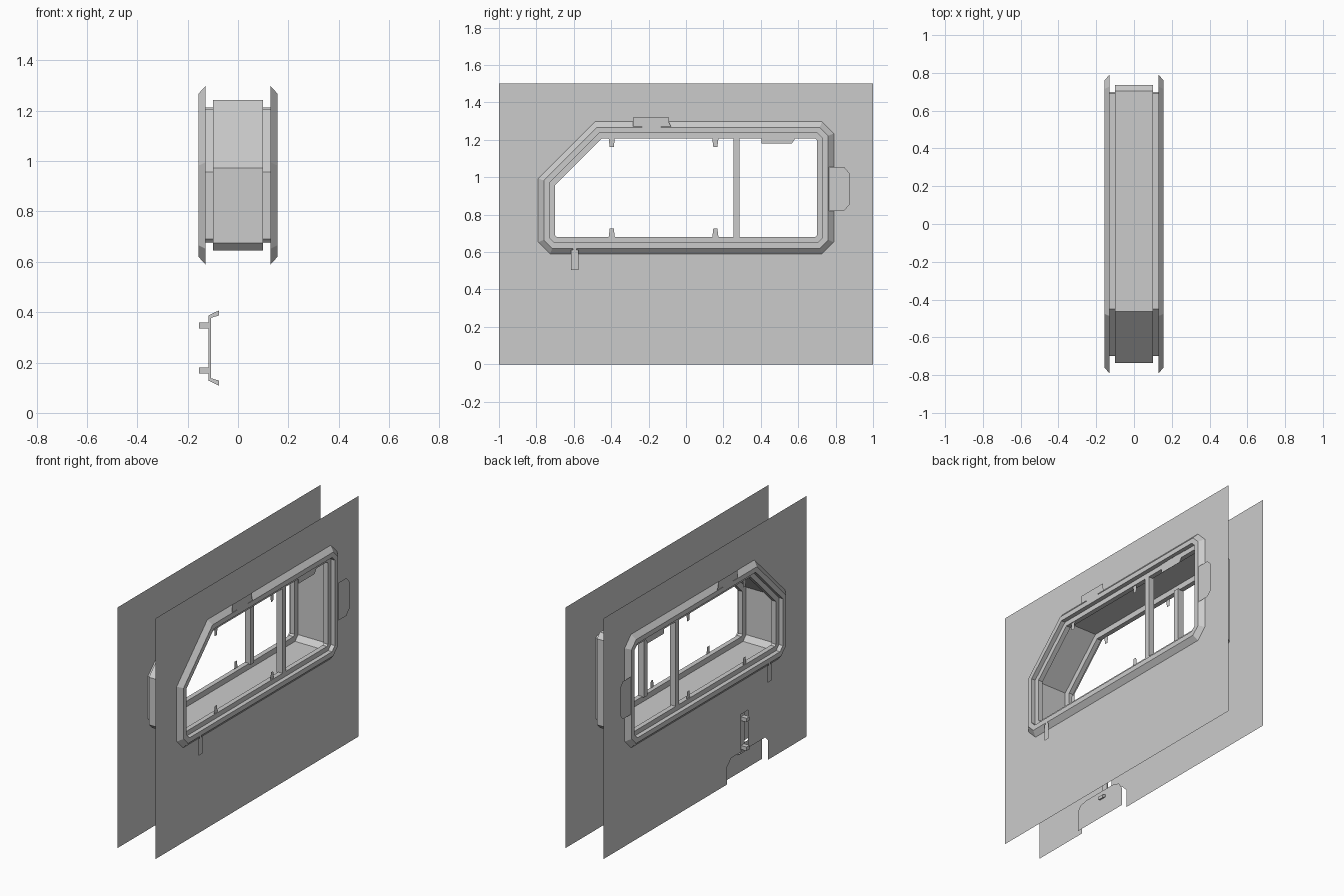
import bpy, bmesh
from mathutils import Vector

if "Cube" in bpy.data.objects:
    bpy.data.objects.remove(bpy.data.objects["Cube"])

WALL_X, FACE_X, RING_X = 0.13, 0.157, 0.10

# Window opening outline (y, z), counter-clockwise seen from +x
OPENING = [(-.69, .68), (.69, .68), (.70, .69), (.70, 1.197), (.69, 1.207),
           (-.45, 1.207), (-.70, .957), (-.70, .69)]


def offset(loop, d):
    """Mitred outward offset of a counter-clockwise loop."""
    out, n = [], len(loop)
    for i in range(n):
        p, q, r = (Vector(loop[(i + k) % n]) for k in (-1, 0, 1))
        a, b = (q - p).normalized(), (r - q).normalized()
        na, nb = Vector((a.y, -a.x)), Vector((b.y, -b.x))
        out.append(tuple(q + (na + nb) * d / (1 + na.dot(nb))))
    return out


def finish(name, bm, mirror=False):
    me = bpy.data.meshes.new(name)
    bm.to_mesh(me)
    bm.free()
    ob = bpy.data.objects.new(name, me)
    bpy.context.collection.objects.link(ob)
    if mirror:
        m = ob.modifiers.new("Mirror", "MIRROR")
        m.use_axis = (True, False, False)
        m.use_mirror_merge = False
    return ob


def sheet(name, x, loops, side=1, mirror=False):
    """Flat sheet at x; first loop is the outline, the rest are holes."""
    bm = bmesh.new()
    edges = []
    for loop in loops:
        vs = [bm.verts.new((x, y, z)) for y, z in loop]
        edges += [bm.edges.new((vs[i - 1], vs[i])) for i in range(len(vs))]
    bmesh.ops.triangle_fill(bm, use_beauty=True, edges=edges, normal=(side, 0, 0))
    for f in bm.faces:
        f.normal_update()
        if f.normal.x * side < 0:
            f.normal_flip()
    return finish(name, bm, mirror)


def box(name, lo, hi, mirror=False):
    bm = bmesh.new()
    bmesh.ops.create_cube(bm, size=1)
    for v in bm.verts:
        v.co = [(l + h) / 2 + c * (h - l) for l, h, c in zip(lo, hi, v.co)]
    return finish(name, bm, mirror)


def rect(y0, y1, z0, z1):
    return [(y0, z0), (y1, z0), (y1, z1), (y0, z1)]


# Window surround: bevelled outer frame, inner ring and liner in one sweep
half = [(.09, WALL_X), (.06, FACE_X), (.03, FACE_X), (.03, WALL_X),
        (0, WALL_X), (0, RING_X), (.035, RING_X)]
profile = half + [(o, -x) for o, x in reversed(half)]
bm = bmesh.new()
rings = [[bm.verts.new((x, y, z)) for y, z in offset(OPENING, o)] for o, x in profile]
for a, b in zip(rings, rings[1:]):
    for i in range(len(a)):
        bm.faces.new((a[i - 1], a[i], b[i], b[i - 1]))
finish("window_surround", bm)

# Walls: plain right wall; left wall with a bottom notch and a handle slot
hole = offset(OPENING, .03)
sheet("right_wall", WALL_X, [rect(-1, 1, 0, 1.5), hole])
notch = [(-.62, 0), (-.62, .125), (-.595, .15), (-.26, .15), (-.22, .11), (-.22, 0)]
slot = rect(-.425, -.355, .16, .385)
sheet("left_wall", -WALL_X, [[(-1, 0)] + notch + [(1, 0), (1, 1.5), (-1, 1.5)],
                             hole, slot], side=-1)

# Inset panel behind the notch
sheet("notch_panel", -.095, [[(-.615, 0), (-.22, 0), (-.22, .11), (-.25, .155), (-.30, .17),
                              (-.54, .17), (-.59, .16), (-.615, .13)]], side=-1)

# Handle: shallow channel profile (x, z) extruded along y, with two pegs
chan = [(-.117, .128), (-.075, .108), (-.075, .128), (-.108, .138)]
chan += [(x, .515 - z) for x, z in reversed(chan)]
chan = chan[:4] + chan[4:]
bm = bmesh.new()
f = bm.faces.new([bm.verts.new((x, -.41, z)) for x, z in chan])
ext = bmesh.ops.extrude_face_region(bm, geom=[f])
bmesh.ops.translate(bm, vec=(0, .04, 0),
                    verts=[v for v in ext["geom"] if isinstance(v, bmesh.types.BMVert)])
bmesh.ops.recalc_face_normals(bm, faces=bm.faces)
finish("handle_channel", bm)
for name, z in (("handle_peg_upper", .347), ("handle_peg_lower", .168)):
    box(name, (-.155, -.405, z - .012), (-.11, -.375, z + .012))

# Pillars dividing each window
box("window_pillar", (.09, .253, .675), (.13, .287, 1.212), mirror=True)

# Clips along the top and bottom of each opening
for i, y in enumerate((-.397, .157)):
    for name, z, s in (("lower", .675, 1), ("upper", 1.212, -1)):
        sheet(f"clip_{name}_{i}", .125,
              [[(y - .017, z), (y + .017, z), (y + .011, z + s * .05),
                (y - .011, z + s * .05)]], mirror=True)

# Flat tabs around the frame
sheet("top_tab", .158, [[(-.283, 1.27), (-.08, 1.27), (-.09, 1.29), (-.09, 1.32),
                         (-.283, 1.32)]], mirror=True)
sheet("top_tab_slot", .159, [rect(-.235, -.135, 1.26, 1.28)], mirror=True)
sheet("rear_tab", .156, [[(.765, .82), (.845, .82), (.875, .855), (.875, 1.02),
                          (.845, 1.055), (.765, 1.055)]], mirror=True)
sheet("inner_tab", .132, [[(.405, 1.18), (.565, 1.18), (.605, 1.237), (.405, 1.237)]],
      mirror=True)
for i, y in enumerate((.455, .51)):
    sheet(f"inner_tab_plate_{i}", .134, [rect(y, y + .043, 1.187, 1.237)], mirror=True)

# Drain pin under the frame
sheet("drain_pin", .158, [rect(-.615, -.575, .505, .61)], mirror=True)
sheet("drain_pin_cap", .159, [rect(-.605, -.585, .535, .635)], mirror=True)
